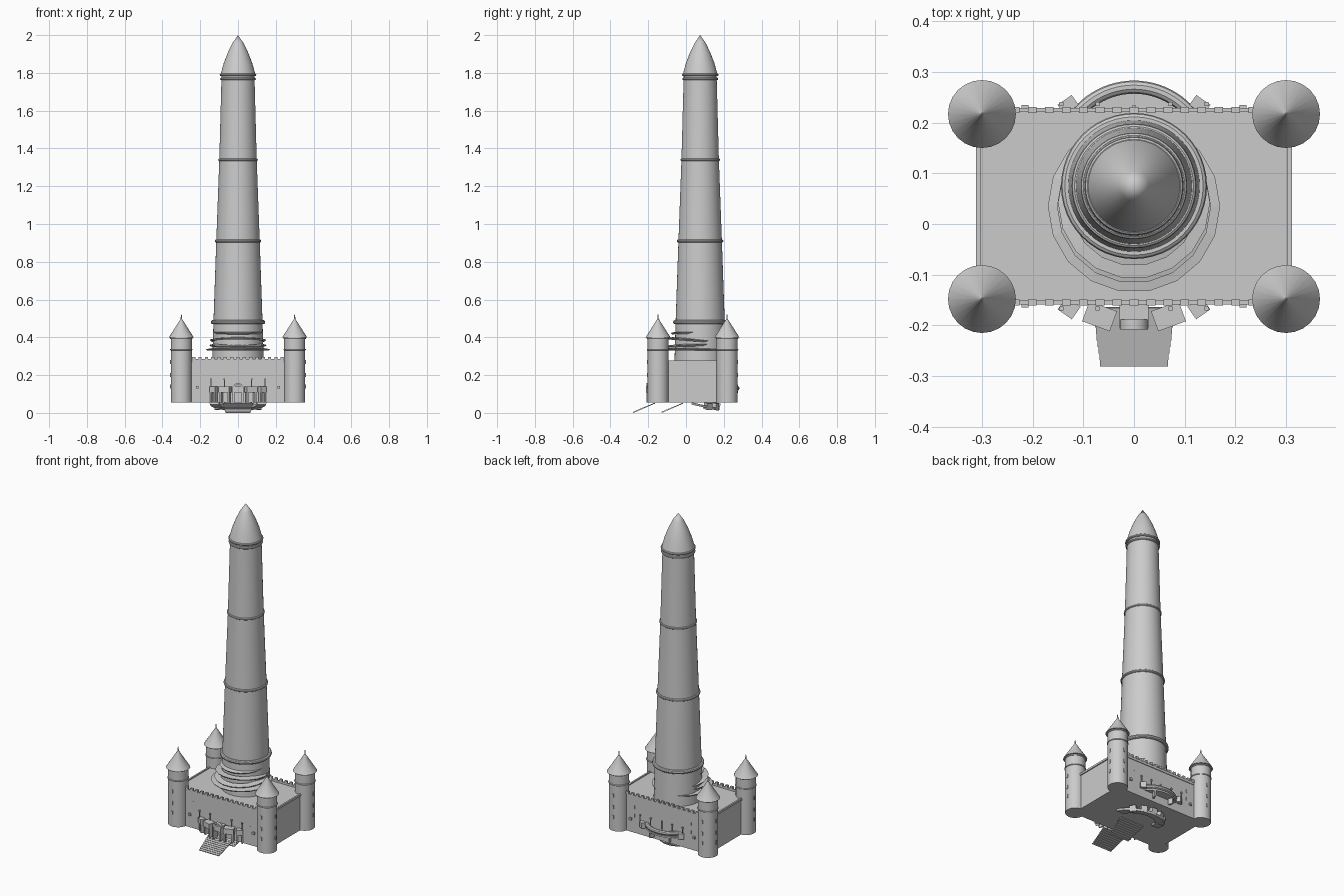
import bpy, bmesh
from math import sin, cos, pi, radians
from mathutils import Matrix

cube = bpy.data.objects.get("Cube")
if cube:
    bpy.data.objects.remove(cube, do_unlink=True)

stone = bpy.data.materials.new("pale grey stone")
stone.use_nodes = True
GREY = (0.6, 0.6, 0.6, 1)
stone.diffuse_color = GREY
stone.node_tree.nodes["Principled BSDF"].inputs["Base Color"].default_value = GREY


def finish(name, bm, smooth=False):
    bmesh.ops.remove_doubles(bm, verts=bm.verts, dist=0.00001)
    bmesh.ops.recalc_face_normals(bm, faces=bm.faces)
    mesh = bpy.data.meshes.new(name)
    bm.to_mesh(mesh)
    bm.free()
    mesh.materials.append(stone)
    ob = bpy.data.objects.new(name, mesh)
    bpy.context.collection.objects.link(ob)
    if smooth:
        bpy.ops.object.select_all(action="DESELECT")
        ob.select_set(True)
        bpy.context.view_layer.objects.active = ob
        bpy.ops.object.shade_smooth_by_angle(angle=radians(35))
    return ob


def lathe(name, profile, centre, steps=32, a0=0, a1=2 * pi, closed=False, smooth=True):
    """Sweep a (radius, height) profile around a vertical axis."""
    bm = bmesh.new()
    rows = []
    for i in range(steps + 1):
        a = a0 + (a1 - a0) * i / steps
        rows.append([bm.verts.new((r * cos(a), r * sin(a), z)) for r, z in profile])
    n = len(profile)
    for p, q in zip(rows, rows[1:]):
        for j in range(n if closed else n - 1):
            k = (j + 1) % n
            bm.faces.new((p[j], p[k], q[k], q[j]))
    if closed and a1 - a0 < 6:
        bm.faces.new(rows[0])
        bm.faces.new(rows[-1])
    bmesh.ops.dissolve_degenerate(bm, dist=0.00001, edges=bm.edges)
    ob = finish(name, bm, smooth)
    ob.location = centre
    return ob


def circle(r, minor, z=0, n=10):
    return [(r + minor * cos(2 * pi * i / n), z + minor * sin(2 * pi * i / n)) for i in range(n)]


def box(name, centre, size, turn=0, tilt=0):
    bm = bmesh.new()
    bmesh.ops.create_cube(bm, size=1, matrix=Matrix.Diagonal((*size, 1)))
    ob = finish(name, bm)
    ob.location = centre
    ob.rotation_euler = (tilt, 0, turn)
    return ob


# Keep with flat roof and low side copings
FRONT, BACK, BASE, ROOF = -0.155, 0.225, 0.055, 0.272
MID = (FRONT + BACK) / 2
box("keep_block", (0, MID, (BASE + ROOF) / 2), (0.612, BACK - FRONT, ROOF - BASE))
for s in (-1, 1):
    box("side_coping", (s * 0.307, MID, ROOF), (0.01, BACK - FRONT, 0.012))

# Battlements on the front and back walls
for y in (FRONT, BACK):
    box("parapet", (0, y, 0.276), (0.48, 0.008, 0.016))
    for i in range(-7, 8):
        box("merlon", (i * 0.0335, y, 0.289), (0.017, 0.012, 0.016))

# Corner turrets
for x in (-0.3, 0.3):
    for y, out in ((-0.148, -1), (0.217, 1)):
        lathe("corner_turret", [(0, BASE), (0.056, BASE), (0.056, 0.4), (0, 0.4)], (x, y, 0), 24)
        lathe("turret_roof", [(0, 0.398), (0.067, 0.398), (0.004, 0.497), (0.002, 0.52), (0, 0.52)],
              (x, y, 0), 24)
        for z in (0.335, 0.395):
            lathe("turret_band", circle(0.056, 0.004, z, 8), (x, y, 0), 24, closed=True)
        for z in (0.14, 0.2, 0.27):
            box("turret_slit", (x, y + out * 0.056, z), (0.008, 0.006, 0.022))
            box("turret_side_slit", (x + x / abs(x) * 0.056, y, z), (0.006, 0.008, 0.022))

# Great tapering tower
TY = 0.075
lathe("great_tower", [(0.136, 0.265), (0.13, 0.48), (0.115, 0.91), (0.099, 1.34), (0.087, 1.79)],
      (0, TY, 0), 48)
lathe("great_spire", [(0, 1.795), (0.091, 1.795), (0.076, 1.85), (0.055, 1.905), (0.03, 1.957), (0, 2.0)],
      (0, TY, 0), 48)
for r, minor, z in ((0.133, 0.011, 0.48), (0.115, 0.008, 0.91), (0.098, 0.007, 1.34),
                    (0.088, 0.007, 1.768), (0.09, 0.007, 1.79)):
    lathe("tower_band", circle(r, minor, z), (0, TY, 0), 48, closed=True)

# Faceted offset hoops round the tower foot
for r, y, z, tilt in ((0.16, 0.035, 0.337, 0), (0.142, 0.035, 0.36, 3),
                      (0.14, 0.042, 0.387, -4), (0.118, 0.045, 0.428, 2)):
    hoop = lathe("foot_hoop", [(r - 0.025, -0.004), (r + 0.003, -0.008), (r + 0.01, 0), (r - 0.025, 0.006)],
                 (0, y, z), 18, closed=True, smooth=False)
    hoop.rotation_euler.x = radians(tilt)

# Fanned front porch: balcony boxes on piers
for x, y, turn, w, d in ((0, -0.182, 0, 0.058, 0.048), (0.068, -0.182, 20, 0.058, 0.042),
                         (0.128, -0.166, 35, 0.034, 0.03)):
    for s in ((1,) if x == 0 else (-1, 1)):
        a = radians(turn) * s
        box("porch_balcony", (s * x, y, 0.123), (w, d, 0.032), a)
        for side in (-1, 1):
            box("porch_pier", (s * x + side * w * 0.38 * cos(a), y + side * w * 0.38 * sin(a), 0.082),
                (0.008, d * 0.7, 0.054), a)

# Arched doorway
lathe("door_arch", [(0.018, -0.01), (0.028, -0.01), (0.028, 0.01), (0.018, 0.01)], (0, -0.198, 0.13),
      12, 0, pi, True).rotation_euler.x = pi / 2
for s in (-1, 1):
    box("door_jamb", (s * 0.023, -0.198, 0.093), (0.01, 0.02, 0.076))

# Slim poles, wall brackets and arrow slits on both long walls
for y, out in ((FRONT, -1), (BACK, 1)):
    for s in (-1, 1):
        for x in (0.072, 0.143):
            box("wall_pole", (s * x, y + out * 0.012, 0.153), (0.004, 0.004, 0.05))
            box("pole_cap", (s * x, y + out * 0.012, 0.178), (0.008, 0.008, 0.008))
        box("wall_bracket", (s * 0.215, y + out * 0.004, 0.135), (0.014, 0.012, 0.014))
        for z in (0.16, 0.21):
            box("arrow_slit", (s * 0.19, y, z), (0.006, 0.004, 0.02))

# Curved balcony on the back wall
lathe("back_balcony_floor", [(0.1, 0.105), (0.15, 0.105), (0.15, 0.115), (0.1, 0.115)],
      (0, 0.125, 0), 20, radians(35), radians(145), True)
lathe("back_balcony_rail", circle(0.145, 0.013, 0.13), (0, 0.125, 0), 24,
      radians(35), radians(145), True)
for s in (-1, 1):
    box("back_balcony_end", (s * 0.13, 0.235, 0.125), (0.034, 0.024, 0.034), s * radians(-35))
    box("back_balcony_brace", (s * 0.06, 0.245, 0.09), (0.01, 0.03, 0.04), s * radians(-20))
box("back_post", (0, 0.232, 0.155), (0.006, 0.006, 0.05))

# Front stair flight, and a second flight under the keep
STEPS = 9
for name, shift in (("front_step", 0), ("under_step", 0.15)):
    for i in range(STEPS):
        t = (i + 0.5) / STEPS
        box(name, (0, -0.28 + shift + 0.115 * t, 0.002 + 0.05 * t),
            (0.132 + 0.03 * t, 0.0135, 0.005), tilt=radians(15))

# Tilted crescent gallery under the keep
under = lathe("under_gallery", [(0.1, -0.006), (0.148, -0.006), (0.152, 0.006), (0.1, 0.006)],
              (0, 0.03, 0.05), 20, 0, pi, True)
under.rotation_euler.x = radians(-13)
for deg in (40, 65, 90, 115, 140):
    a = radians(deg)
    box("under_gallery_block", (0.135 * cos(a), 0.03 + 0.135 * sin(a), 0.036),
        (0.036, 0.03, 0.034), a - pi / 2, radians(-13))
